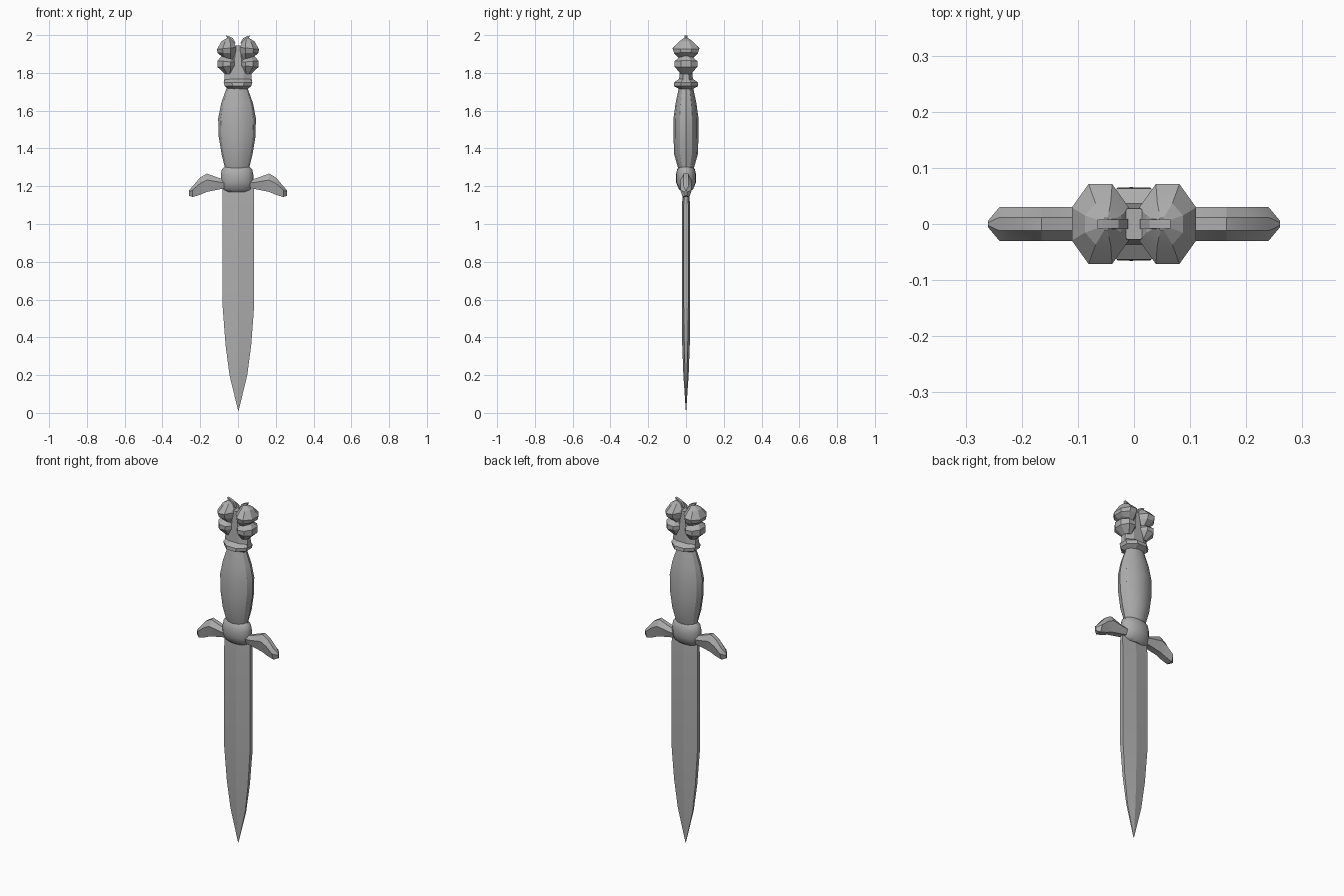
import bpy, bmesh
from math import cos, sin, pi, radians
from mathutils import Vector

cube = bpy.data.objects.get("Cube")
if cube:
    bpy.data.objects.remove(cube, do_unlink=True)

steel = bpy.data.materials.new("steel_grey")
steel.use_nodes = True
colour = (0.42, 0.42, 0.42, 1)
steel.diffuse_color = colour
steel.node_tree.nodes["Principled BSDF"].inputs["Base Color"].default_value = colour


def ngon(n, turn=0.0):
    return [(cos(2 * pi * i / n + turn), sin(2 * pi * i / n + turn)) for i in range(n)]


def loft(name, rings, angle=30):
    """Skin equal-length rings of points and cap both ends."""
    bm = bmesh.new()
    loops = [[bm.verts.new(p) for p in ring] for ring in rings]
    n = len(loops[0])
    for a, b in zip(loops, loops[1:]):
        for i in range(n):
            j = (i + 1) % n
            bm.faces.new((a[i], a[j], b[j], b[i]))
    bm.faces.new(loops[0][::-1])
    bm.faces.new(loops[-1])
    bmesh.ops.remove_doubles(bm, verts=bm.verts, dist=0.0005)
    bmesh.ops.recalc_face_normals(bm, faces=bm.faces)
    mesh = bpy.data.meshes.new(name)
    bm.to_mesh(mesh)
    bm.free()
    mesh.materials.append(steel)
    obj = bpy.data.objects.new(name, mesh)
    bpy.context.collection.objects.link(obj)
    bpy.ops.object.select_all(action="DESELECT")
    obj.select_set(True)
    bpy.context.view_layer.objects.active = obj
    bpy.ops.object.shade_smooth_by_angle(angle=radians(angle))
    return obj


def upright(name, shape, stations, side=1, angle=30):
    """Stations are (centre x, z, half width, half depth, rise towards outside)."""
    return loft(name, [[Vector((side * (cx + rx * u), ry * v, z + tilt * u)) for u, v in shape]
                       for cx, z, rx, ry, tilt in stations], angle)


# Blade: ridged section with a narrow edge, tapering to the point
def blade_ring(z, w, ridge, edge):
    return [Vector(p) for p in ((w, -edge, z), (w, edge, z), (0, ridge, z),
                                (-w, edge, z), (-w, -edge, z), (0, -ridge, z))]


blade = loft("blade", [blade_ring(*s) for s in (
    (0.01, 0.001, 0.001, 0.001), (0.2, 0.047, 0.014, 0.005), (0.36, 0.068, 0.02, 0.009),
    (0.56, 0.083, 0.022, 0.012), (1.1, 0.083, 0.022, 0.012), (1.2, 0.083, 0.012, 0.008))], 8)
blade.location.x = 0.002

# Guard: rounded centre block
upright("guard_centre", ngon(16), [
    (-0.005, z, rx, ry, 0) for z, rx, ry in (
        (1.17, 0.055, 0.02), (1.185, 0.078, 0.038), (1.22, 0.086, 0.053),
        (1.26, 0.086, 0.054), (1.29, 0.08, 0.047), (1.305, 0.062, 0.035))], angle=40)

# Guard: drooping faceted arms, (x, bottom z, top z, half depth)
arm = ((0.06, 1.19, 1.235, 0.028), (0.09, 1.185, 1.24, 0.03), (0.165, 1.17, 1.267, 0.03),
       (0.2, 1.155, 1.247, 0.03), (0.24, 1.143, 1.2, 0.03), (0.26, 1.15, 1.178, 0.006))
for side, label in ((1, "left"), (-1, "right")):
    rings = []
    for x, low, top, d in arm:
        mid, half = (low + top) / 2, (top - low) / 2
        rings.append([Vector((side * x, d * y, mid + half * z)) for y, z in
                      ((1, 0.3), (0.4, 1), (-0.4, 1), (-1, 0.3), (-0.6, -1), (0.6, -1))])
    loft("guard_arm_" + label, rings, 20)

# Grip: swelling faceted barrel
upright("grip", ngon(12), [
    (-0.005, z, rx, ry, 0) for z, rx, ry in (
        (1.29, 0.062, 0.04), (1.37, 0.082, 0.063), (1.46, 0.097, 0.066), (1.56, 0.1, 0.066),
        (1.64, 0.084, 0.055), (1.73, 0.052, 0.036))], angle=32)

# Pommel neck with a flared collar
octagon = ngon(8, pi / 8)
upright("pommel_collar", octagon, [
    (0, z, rx, ry, 0) for z, rx, ry in (
        (1.715, 0.055, 0.038), (1.73, 0.076, 0.07), (1.75, 0.082, 0.068), (1.768, 0.072, 0.04))], angle=15)
upright("pommel_neck", octagon, [
    (0, z, rx, ry, 0) for z, rx, ry in (
        (1.75, 0.08, 0.04), (1.81, 0.075, 0.037), (1.86, 0.05, 0.035), (1.945, 0.03, 0.03))], angle=15)

# Pommel lobes and small horns, one pair on each side
for side, label in ((1, "left"), (-1, "right")):
    upright("lower_lobe_" + label, octagon, [
        (0.05, 1.795, 0.022, 0.03, 0), (0.06, 1.835, 0.052, 0.066, -0.005),
        (0.06, 1.86, 0.052, 0.066, 0.005), (0.055, 1.885, 0.035, 0.03, 0.005)], side, 15)
    upright("upper_lobe_" + label, octagon, [
        (0.05, 1.87, 0.03, 0.03, 0.01), (0.06, 1.905, 0.053, 0.068, 0.002),
        (0.06, 1.93, 0.055, 0.077, -0.005), (0.055, 1.965, 0.035, 0.04, 0.002),
        (0.05, 1.985, 0.008, 0.012, 0)], side, 15)
    upright("horn_" + label, ngon(4, pi / 4), [
        (0.025, 1.955, 0.02, 0.013, 0), (0.04, 1.98, 0.018, 0.012, -0.006),
        (0.055, 1.996, 0.014, 0.011, 0.004)], side, 15)
